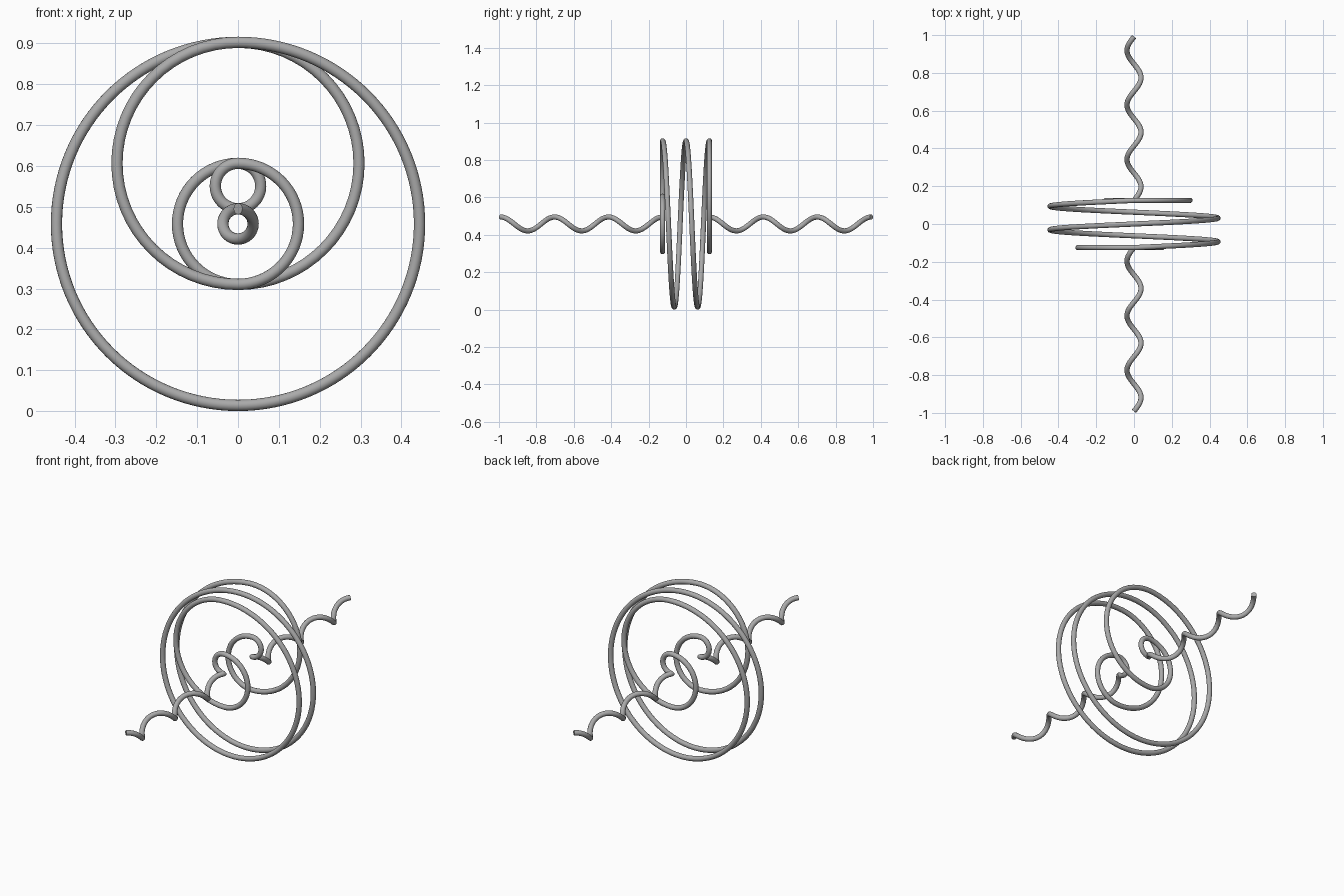
import bpy
from math import sin, cos, pi

cube = bpy.data.objects.get("Cube")
if cube:
    bpy.data.objects.remove(cube, do_unlink=True)

WIRE = 0.0138            # wire radius
BIG = 0.4445             # main coil radius
MID = BIG / 3            # middle loop radius
SMALL = BIG / 12         # lead spiral radius
AXIS = BIG + WIRE        # height of the coil axis
HALF = 0.125             # half depth of the main coil
END = 0.991              # end of each lead

path = []


def sweep(radius, height, y0, y1, turns, start=0.0, steps=64):
    """Add a clockwise spiral (seen from the front) starting at the top."""
    count = int(abs(turns) * steps)
    for i in range(1 if path else 0, count + 1):
        t = i / count
        a = 2 * pi * (start + turns * t)
        path.append((radius * sin(a), y0 + (y1 - y0) * t, height + radius * cos(a)))


def half_loop(r_from, r_to, y):
    """Flat half loops stepping from one spiral radius to another."""
    if r_from < r_to:    # bottom to top on the left-hand side of the page
        low, high, start = AXIS - r_from, AXIS + r_to, 0.5
    sweep((high - low) / 2, (high + low) / 2, y, y, 0.5, start)


def step(z0, z1, y):
    """Flat half loop at depth y, between two heights on the centre line."""
    sweep(abs(z1 - z0) / 2, (z0 + z1) / 2, y, y, 0.5, 0.0 if z0 > z1 else 0.5)


# Front lead, stepping outwards to the main coil
sweep(SMALL, AXIS, -END, -HALF, 3)
heights = [AXIS + SMALL, AXIS + MID, AXIS - MID, AXIS + BIG]
for a, b in zip(heights, heights[1:]):
    step(a, b, -HALF)

# Main coil
sweep(BIG, AXIS, -HALF, HALF, 2, steps=128)

# Back steps inwards, then the back lead
heights.reverse()
for a, b in zip(heights, heights[1:]):
    step(a, b, HALF)
sweep(SMALL, AXIS, HALF, END, 3)

# Round wire along the path
curve = bpy.data.curves.new("coil_wire", "CURVE")
curve.dimensions = "3D"
curve.bevel_depth = WIRE
curve.bevel_resolution = 6
curve.use_fill_caps = True
spline = curve.splines.new("POLY")
spline.points.add(len(path) - 1)
for point, co in zip(spline.points, path):
    point.co = (*co, 1)
spline.use_smooth = True
wire = bpy.data.objects.new("coil_wire", curve)
bpy.context.collection.objects.link(wire)

# Grey metal
grey = bpy.data.materials.new("grey_metal")
grey.use_nodes = True
colour = (0.4, 0.4, 0.4, 1)
grey.diffuse_color = colour
grey.node_tree.nodes["Principled BSDF"].inputs["Base Color"].default_value = colour
curve.materials.append(grey)

# Turn the wire into a mesh with smooth sides and sharp end caps
bpy.ops.object.select_all(action="DESELECT")
wire.select_set(True)
bpy.context.view_layer.objects.active = wire
bpy.ops.object.convert(target="MESH")
bpy.ops.object.shade_smooth_by_angle()
